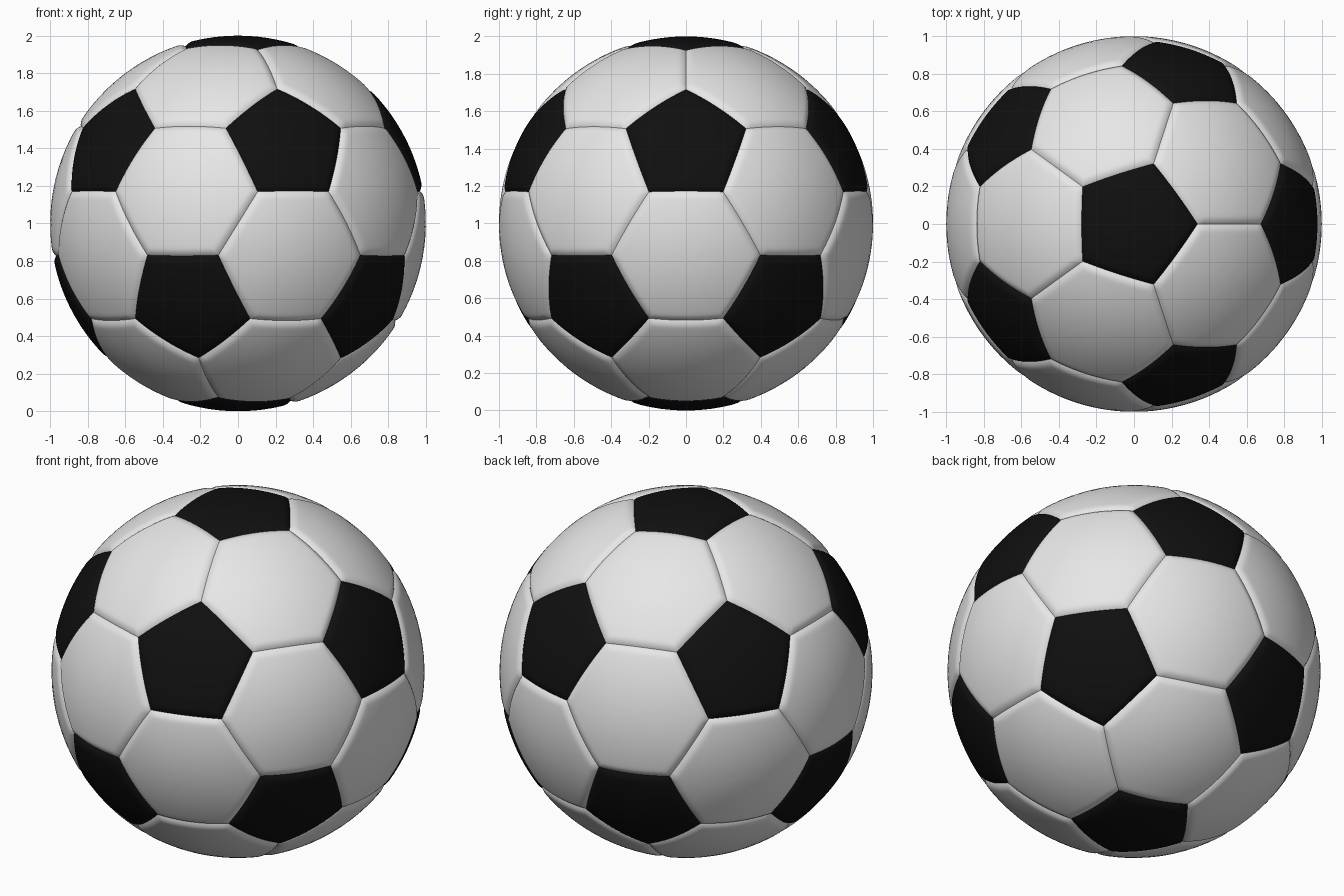
import bpy, bmesh, math
from mathutils import Vector

if "Cube" in bpy.data.objects:
    bpy.data.objects.remove(bpy.data.objects["Cube"])

EDGE_DIV = 14                 # divisions along each panel edge
SEAM_W, SEAM_D = 0.045, 0.016  # seam groove width and depth
RINGS = [0, .15, .3, .45, .6, .72, .82, .87, .9, .925, .95, .97, .985, 1]


def material(name, rgb):
    m = bpy.data.materials.new(name)
    m.diffuse_color = (*rgb, 1)
    m.use_nodes = True
    m.node_tree.nodes["Principled BSDF"].inputs["Base Color"].default_value = m.diffuse_color
    return m


white = material("white leather", (0.8, 0.8, 0.8))
black = material("black leather", (0.005, 0.005, 0.005))

# icosahedron corners with one at each pole
ico = [Vector((0, 0, 1)), Vector((0, 0, -1))]
h, r = 1 / math.sqrt(5), 2 / math.sqrt(5)
for k in range(5):
    for sign, off in ((1, 0), (-1, 36)):
        a = math.radians(72 * k + off)
        ico.append(Vector((r * math.cos(a), r * math.sin(a), sign * h)))

# truncated icosahedron: cut each edge in thirds, wrap in a hull
cage = bmesh.new()
for a in ico:
    for b in ico:
        if 0.1 < (a - b).length < 1.2:
            cage.verts.new(a.lerp(b, 1 / 3).normalized())
bmesh.ops.convex_hull(cage, input=cage.verts[:])
bmesh.ops.dissolve_limit(cage, angle_limit=0.05, verts=cage.verts[:], edges=cage.edges[:])
cage.normal_update()
panels = []
for f in cage.faces:
    pts = [v.co.copy() for v in f.verts]
    if f.normal.dot(f.calc_center_median()) < 0:
        pts.reverse()
    panels.append(pts)
cage.free()


def add_panel(bm, corners):
    """Puffed panel: rings from its middle to the seam, on the sphere."""
    n = len(corners)
    mid = sum(corners, Vector()) / n
    apothem = ((corners[0] + corners[1]) / 2 - mid).length
    rim = [corners[i].lerp(corners[(i + 1) % n], j / EDGE_DIV)
           for i in range(n) for j in range(EDGE_DIV)]
    rows = []
    for t in RINGS:
        g = max(0, 1 - (1 - t) * apothem / SEAM_W)
        rad = 1 - SEAM_D * g * g
        src = rim if t else [mid]
        rows.append([bm.verts.new(mid.lerp(p, t).normalized() * rad + Vector((0, 0, 1)))
                     for p in src])
    m = len(rim)
    for i in range(m):
        j = (i + 1) % m
        bm.faces.new((rows[0][0], rows[1][i], rows[1][j]))
        for lo, hi in zip(rows[1:], rows[2:]):
            bm.faces.new((lo[i], hi[i], hi[j], lo[j]))


# one object for each kind of panel
for name, sides, mat in (("white_hexagon_panels", 6, white),
                         ("black_pentagon_panels", 5, black)):
    bm = bmesh.new()
    for pts in panels:
        if len(pts) == sides:
            add_panel(bm, pts)
    bmesh.ops.remove_doubles(bm, verts=bm.verts[:], dist=1e-5)
    for f in bm.faces:
        f.smooth = True
    me = bpy.data.meshes.new(name)
    bm.to_mesh(me)
    bm.free()
    me.materials.append(mat)
    ob = bpy.data.objects.new(name, me)
    bpy.context.collection.objects.link(ob)
    bpy.ops.object.select_all(action='DESELECT')
    ob.select_set(True)
    bpy.context.view_layer.objects.active = ob
    bpy.ops.object.shade_smooth_by_angle(angle=math.radians(60))
